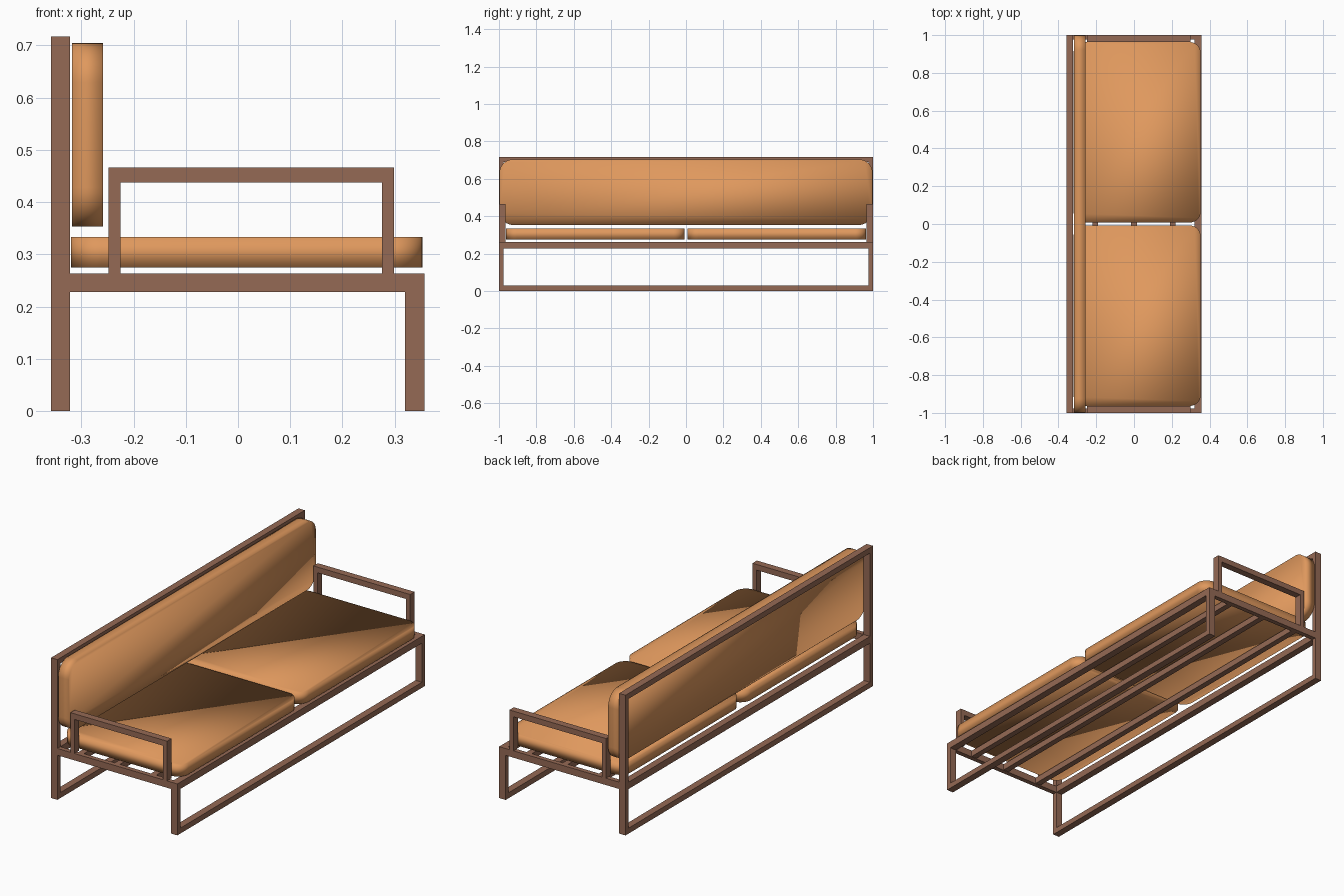
import bpy, bmesh, math

if "Cube" in bpy.data.objects:
    bpy.data.objects.remove(bpy.data.objects["Cube"])

def material(name, rgb):
    m = bpy.data.materials.new(name)
    m.diffuse_color = (*rgb, 1)
    m.use_nodes = True
    m.node_tree.nodes["Principled BSDF"].inputs["Base Color"].default_value = m.diffuse_color
    return m

WOOD = material("brown wood", (0.30, 0.143, 0.09))
FABRIC = material("tan cushion", (0.74, 0.315, 0.11))

def finish(bm, name, mat, smooth=False):
    bmesh.ops.recalc_face_normals(bm, faces=bm.faces)
    for f in bm.faces:
        f.smooth = smooth
    me = bpy.data.meshes.new(name)
    bm.to_mesh(me)
    bm.free()
    me.materials.append(mat)
    ob = bpy.data.objects.new(name, me)
    bpy.context.collection.objects.link(ob)
    return ob

def bar(name, x0, x1, y0, y1, z0, z1):
    bm = bmesh.new()
    bmesh.ops.create_cube(bm, size=1)
    for v in bm.verts:
        v.co = ((x0 + x1) / 2 + v.co.x * (x1 - x0),
                (y0 + y1) / 2 + v.co.y * (y1 - y0),
                (z0 + z1) / 2 + v.co.z * (z1 - z0))
    return finish(bm, name, WOOD)

def rounded(u0, u1, v0, v1, r, n=10):
    """Rounded rectangle outline."""
    pts = []
    corners = ((u1 - r, v1 - r), (u0 + r, v1 - r), (u0 + r, v0 + r), (u1 - r, v0 + r))
    for k, (cu, cv) in enumerate(corners):
        for i in range(n + 1):
            a = math.pi / 2 * (k + i / n)
            pts.append((cu + r * math.cos(a), cv + r * math.sin(a)))
    return pts

def cushion(name, outline, lo, hi, place):
    """Extrude an outline from lo to hi; place maps (u, v, w) to xyz."""
    bm = bmesh.new()
    a = [bm.verts.new(place(u, v, lo)) for u, v in outline]
    b = [bm.verts.new(place(u, v, hi)) for u, v in outline]
    bm.faces.new(a)
    bm.faces.new(b)
    n = len(a)
    for i in range(n):
        j = (i + 1) % n
        bm.faces.new((a[i], a[j], b[j], b[i]))
    return finish(bm, name, FABRIC, True)

BX0, BX1 = -0.358, -0.322      # back frame depth
FX0, FX1 = 0.32, 0.357         # front frame depth
T = 0.024                      # upright thickness

# Long rails: floor, seat level and top of the back
for side, x0, x1 in (("back", BX0, BX1), ("front", FX0, FX1)):
    bar(side + "_floor_rail", x0, x1, -1 + T, 1 - T, 0, 0.028)
    bar(side + "_seat_rail", x0, x1, -1 + T, 1 - T, 0.228, 0.263)
bar("back_top_rail", BX0, BX1, -1 + T, 1 - T, 0.689, 0.717)

# Slats under the cushions
for i, x in enumerate((-0.205, 0.0, 0.205)):
    bar(f"seat_slat_{i + 1}", x - 0.015, x + 0.015, -1 + T, 1 - T, 0.23, 0.262)

# Uprights, side rails and arms on both ends
for s, tag in ((-1, "near"), (1, "far")):
    def end_bar(part, x0, x1, w, z0, z1):
        y0, y1 = sorted((s * (1 - w), s))
        bar(f"{tag}_{part}", x0, x1, y0, y1, z0, z1)
    end_bar("back_post", BX0, BX1, T, 0, 0.717)
    end_bar("front_leg", FX0, FX1, T, 0, 0.263)
    end_bar("side_rail", BX1, FX0, T, 0.228, 0.263)
    end_bar("arm_back_post", -0.248, -0.225, 0.036, 0.263, 0.437)
    end_bar("arm_front_post", 0.276, 0.299, 0.036, 0.263, 0.437)
    end_bar("arm_top", -0.248, 0.299, 0.036, 0.437, 0.466)

# Two seat cushions, rounded in plan
for tag, y0, y1 in (("near", -0.963, -0.008), ("far", 0.008, 0.963)):
    cushion(tag + "_seat_cushion", rounded(-0.32, 0.353, y0, y1, 0.058),
            0.275, 0.333, lambda u, v, w: (u, v, w))

# One long back cushion, rounded in elevation
cushion("back_cushion", rounded(-0.998, 0.998, 0.353, 0.704, 0.075),
        -0.318, -0.258, lambda u, v, w: (w, u, v))
